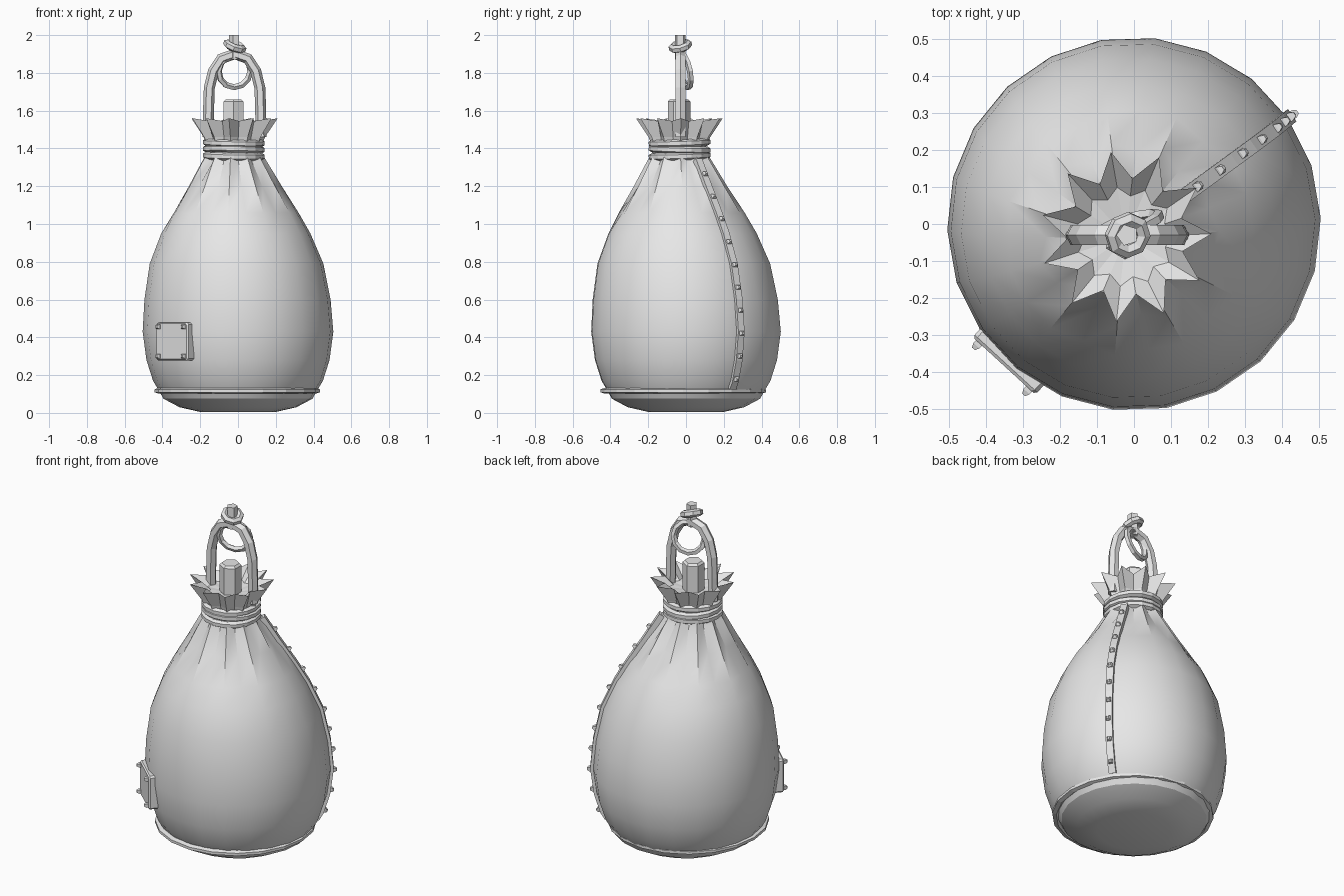
import bpy, bmesh, math, random
from mathutils import Vector, Matrix, Euler

if "Cube" in bpy.data.objects:
    bpy.data.objects.remove(bpy.data.objects["Cube"])

random.seed(4)
grey = bpy.data.materials.new("light grey")
grey.diffuse_color = (0.8, 0.8, 0.8, 1)
grey.use_nodes = True
grey.node_tree.nodes["Principled BSDF"].inputs["Base Color"].default_value = grey.diffuse_color
N = 22                                  # 11 pleats, a tip and a valley each
A0 = math.radians(100)
SEAM = math.radians(34.5)


def finish(name, bm, smooth=None):
    bmesh.ops.recalc_face_normals(bm, faces=bm.faces[:])
    me = bpy.data.meshes.new(name)
    bm.to_mesh(me)
    bm.free()
    ob = bpy.data.objects.new(name, me)
    bpy.context.collection.objects.link(ob)
    me.materials.append(grey)
    if smooth:
        bpy.ops.object.select_all(action='DESELECT')
        ob.select_set(True)
        bpy.context.view_layer.objects.active = ob
        bpy.ops.object.shade_smooth_by_angle(angle=math.radians(smooth))
    return ob


def loft(bm, rings, closed=False, caps=True):
    """Skin a list of equal-length point rings."""
    vs = [[bm.verts.new(p) for p in r] for r in rings]
    n = len(vs[0])
    for i in range(len(vs) if closed else len(vs) - 1):
        a, b = vs[i], vs[(i + 1) % len(vs)]
        for j in range(n):
            bm.faces.new((a[j], a[(j + 1) % n], b[(j + 1) % n], b[j]))
    if caps and not closed:
        bm.faces.new(vs[0])
        bm.faces.new(vs[-1])


def torus(name, loc, R, r, seg, sides, rot=(0, 0, 0), squash=1.0, smooth=None):
    m = Matrix.Translation(loc) @ Euler(rot).to_matrix().to_4x4()
    rings = []
    for i in range(seg):
        a = math.tau * i / seg
        ring = []
        for j in range(sides):
            b = math.tau * (j + 0.5) / sides
            d = R + r * math.cos(b)
            ring.append(m @ Vector((d * math.cos(a), d * math.sin(a), r * squash * math.sin(b))))
        rings.append(ring)
    bm = bmesh.new()
    loft(bm, rings, closed=True)
    return finish(name, bm, smooth)


def prism(name, loc, r, z0, z1, sides, bevel=0.0):
    bm = bmesh.new()
    rows = [(r, z0), (r, z1 - bevel)] + ([(r - bevel, z1)] if bevel else [(r, z1)])
    loft(bm, [[Vector((loc[0] + q * math.cos(math.tau * (i + .5) / sides),
                       loc[1] + q * math.sin(math.tau * (i + .5) / sides), z))
               for i in range(sides)] for q, z in rows])
    return finish(name, bm)


def axis(z):
    """The sack leans slightly towards its neck."""
    t = min(max((z - 0.5) / 0.85, 0), 1)
    return Vector((-0.022 * t, -0.034 * t, z))


profile = [(0.2, 0.005), (0.31, 0.03), (0.395, 0.075), (0.42, 0.12), (0.45, 0.17),
           (0.485, 0.28), (0.505, 0.43), (0.493, 0.6), (0.46, 0.79), (0.395, 0.95),
           (0.335, 1.06), (0.25, 1.2), (0.175, 1.33), (0.145, 1.38), (0.14, 1.45)]


def radius(z):
    for (r0, z0), (r1, z1) in zip(profile, profile[1:]):
        if z <= z1:
            return r0 + (r1 - r0) * max(0, (z - z0) / (z1 - z0))
    return profile[-1][0]


# Sack body with pleats fading down from the neck
fade = [random.uniform(0.92, 1.15) for _ in range(N)]
rings = []
for r, z in profile:
    ring = []
    for i in range(N):
        a = A0 + math.tau * i / N
        k = 1.0
        if i % 2:
            k -= 0.2 * min(max((z - fade[i]) / (1.33 - fade[i]), 0), 1)
            if z > 1.35:
                k = 0.92
        ring.append(axis(z) + Vector((math.cos(a), math.sin(a), 0)) * r * k)
    rings.append(ring)
bm = bmesh.new()
loft(bm, rings)
bmesh.ops.poke(bm, faces=[f for f in bm.faces if len(f.verts) > 4], offset=0.005)
finish("sack_body", bm, 32)

# Flared, pleated collar with a dished top
rings = []
for tip, valley, z in [(0.15, 0.125, 1.42), (0.165, 0.135, 1.46), (0.232, 0.158, 1.56),
                       (0.135, 0.11, 1.50), (0.05, 0.05, 1.49)]:
    ring = []
    for i in range(N):
        a = A0 + math.tau * i / N
        zz = z - (0.015 if i % 2 and z > 1.55 else 0)
        ring.append(axis(1.4) + Vector((math.cos(a), math.sin(a), 0)) * (valley if i % 2 else tip)
                    + Vector((0, 0, zz - 1.4)))
    rings.append(ring)
bm = bmesh.new()
loft(bm, rings)
finish("collar", bm)

# Rope windings round the neck and welt round the base
for i, z in enumerate((1.43, 1.395, 1.36)):
    torus(f"neck_rope_{i}", axis(1.4) + Vector((0, 0, z - 1.4)), 0.146, 0.02, 16, 6,
          rot=(0.03 * (-1) ** i, 0.02, 0))
torus("base_welt", (-0.004, -0.015, 0.117), 0.415, 0.026, 20, 6, squash=0.6)


# Side seam strip following the sack, with studs
def seam_frame(z):
    out = Vector((math.cos(SEAM), math.sin(SEAM), 0))
    p = axis(z) + out * radius(z)
    q = axis(z + 0.03) + out * radius(z + 0.03)
    o = axis(z - 0.03) + out * radius(z - 0.03)
    side = Vector((-math.sin(SEAM), math.cos(SEAM), 0))
    return p, side, side.cross((q - o).normalized()).normalized()


rings = []
for z in [0.13, 0.17, 0.28, 0.43, 0.6, 0.79, 0.95, 1.06, 1.2, 1.34]:
    p, s, n = seam_frame(z)
    rings.append([p + s * 0.02 - n * 0.02, p + s * 0.02 + n * 0.014,
                  p - s * 0.02 + n * 0.014, p - s * 0.02 - n * 0.02])
bm = bmesh.new()
loft(bm, rings)
finish("side_seam", bm)


def stud(bm, p, s, n, size):
    up = n.cross(s)
    loft(bm, [[p + n * h + (s * x + up * y) * w for x, y in ((1, 1), (-1, 1), (-1, -1), (1, -1))]
              for h, w in ((-0.01, size), (0.01, size), (0.022, size * 0.5))])


bm = bmesh.new()
for i in range(10):
    p, s, n = seam_frame(0.185 + 0.119 * i)
    stud(bm, p + n * 0.01, s, n, 0.012)
finish("seam_studs", bm)

# Square patch with corner studs on the front left
a = math.radians(227.5)
n = Vector((math.cos(a), math.sin(a), 0))
s = Vector((-n.y, n.x, 0))
up = Vector((0, 0, 1))
c = n * 0.5 + up * 0.378
outline = []
for sx, sz in ((1, 1), (-1, 1), (-1, -1), (1, -1)):
    cut = [(0.115, 0.09), (0.105, 0.1)]
    for x, z in (cut if sx * sz > 0 else cut[::-1]):
        outline.append((sx * x, sz * z))
bm = bmesh.new()
loft(bm, [[c + s * x * k + up * z * k + n * h for x, z in outline]
          for h, k in ((-0.03, 1), (0.012, 1), (0.02, 0.94))])
finish("patch", bm)
bm = bmesh.new()
for sx in (-1, 1):
    for sz in (-1, 1):
        stud(bm, c + s * 0.092 * sx + up * 0.078 * sz + n * 0.02, s, n, 0.011)
finish("patch_studs", bm)

# Arched handle: six-sided bar swept in the x-z plane
half = [(0.14, 1.46), (0.138, 1.6), (0.134, 1.72), (0.112, 1.81), (0.07, 1.875), (0.0, 1.9)]
path = [(-x, z) for x, z in half] + half[-2::-1]
rings = []
for i, (x, z) in enumerate(path):
    x0, z0 = path[max(i - 1, 0)]
    x1, z1 = path[min(i + 1, len(path) - 1)]
    t = Vector((x1 - x0, 0, z1 - z0)).normalized()
    d = Vector((-t.z, 0, t.x))
    rings.append([Vector((x - 0.018, -0.03, z)) + d * 0.029 * math.cos(b) + Vector((0, 0.031 * math.sin(b), 0))
                  for b in [math.tau * j / 6 for j in range(6)]])
bm = bmesh.new()
loft(bm, rings)
finish("handle", bm)

# Neck plug, hanging ring, top knot and peg
prism("neck_plug", (-0.024, -0.036), 0.06, 1.46, 1.66, 6, 0.012)
torus("hanging_ring", (-0.018, -0.005, 1.81), 0.088, 0.017, 12, 5,
      rot=(math.radians(101), 0, math.radians(18)))
torus("top_knot", (-0.017, -0.03, 1.942), 0.044, 0.021, 8, 6,
      rot=(math.radians(14), math.radians(20), 0))
prism("top_peg", (-0.018, -0.03), 0.03, 1.87, 2.0, 5)
